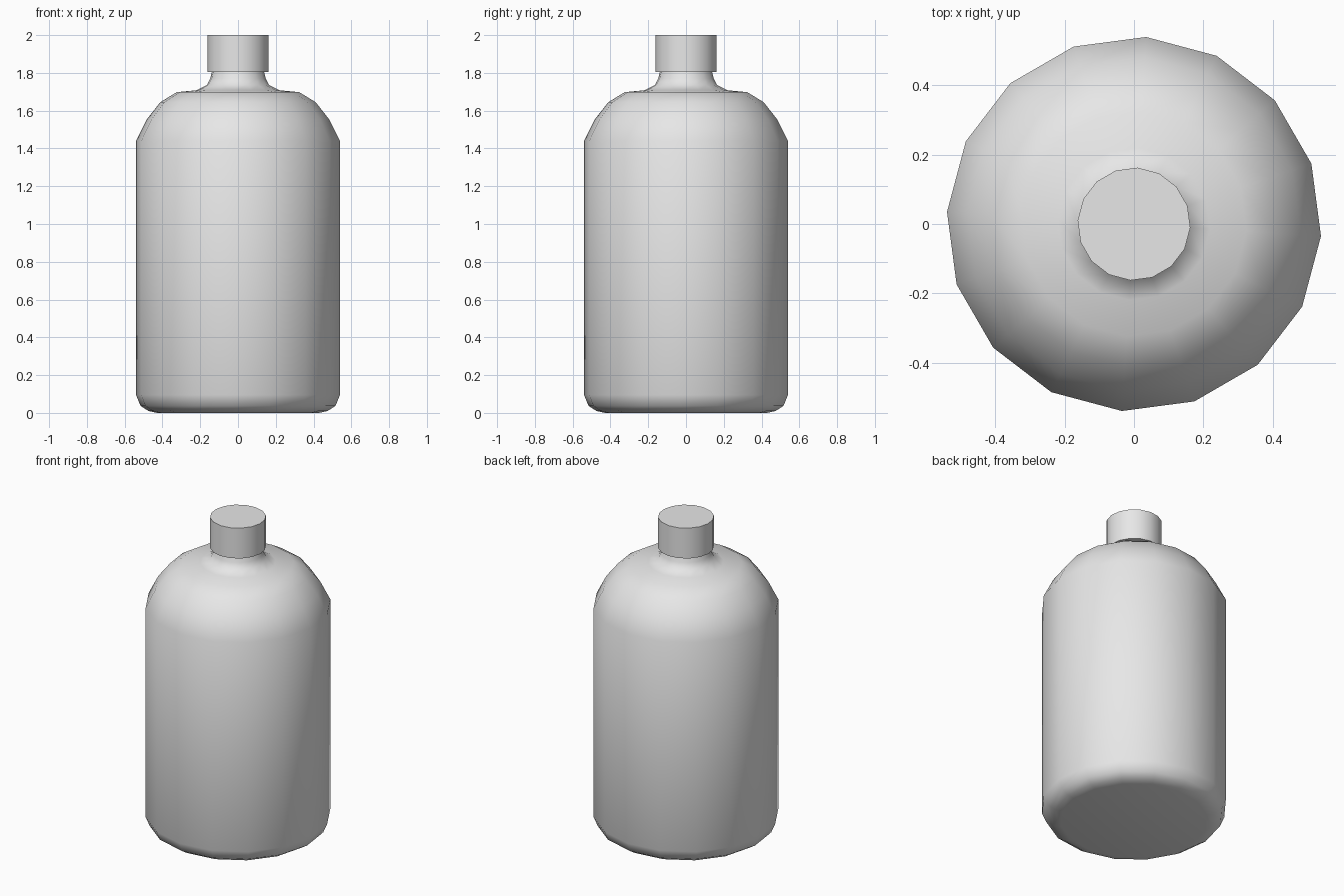
import bpy
import bmesh
from math import cos, sin, radians, tau

cube = bpy.data.objects.get("Cube")
if cube:
    bpy.data.objects.remove(cube, do_unlink=True)

SIDES = 16
TURN = radians(-3.7)   # slight twist of the whole bottle about its axis

grey = bpy.data.materials.new("light_grey")
grey.use_nodes = True
colour = (0.8, 0.8, 0.8, 1)
grey.diffuse_color = colour
grey.node_tree.nodes["Principled BSDF"].inputs["Base Color"].default_value = colour


def lathe(name, profile, sharp_angle):
    """Turn a (radius, height) profile, listed bottom to top, into a closed solid."""
    bm = bmesh.new()
    rings = []
    for r, z in profile:
        angles = [TURN + tau * i / SIDES for i in range(SIDES)]
        rings.append([bm.verts.new((r * cos(a), r * sin(a), z)) for a in angles])
    for low, high in zip(rings, rings[1:]):
        for i in range(SIDES):
            j = (i + 1) % SIDES
            bm.faces.new((low[i], low[j], high[j], high[i]))
    bm.faces.new(reversed(rings[0]))
    bm.faces.new(rings[-1])
    mesh = bpy.data.meshes.new(name)
    bm.to_mesh(mesh)
    bm.free()
    mesh.materials.append(grey)
    obj = bpy.data.objects.new(name, mesh)
    bpy.context.collection.objects.link(obj)
    bpy.ops.object.select_all(action="DESELECT")
    obj.select_set(True)
    bpy.context.view_layer.objects.active = obj
    bpy.ops.object.shade_smooth_by_angle(angle=radians(sharp_angle))
    return obj


# Bottle: rounded foot, straight wall, domed shoulder and flared neck
lathe("bottle_body", [
    (0.43, 0), (0.475, 0.01), (0.517, 0.037), (0.541, 0.095),
    (0.541, 1.44), (0.483, 1.555), (0.412, 1.645), (0.325, 1.698),
    (0.22, 1.708), (0.165, 1.735), (0.147, 1.77), (0.135, 1.82),
], 65)

# Cap: plain straight cylinder
lathe("cap", [(0.163, 1.805), (0.163, 2)], 40)
